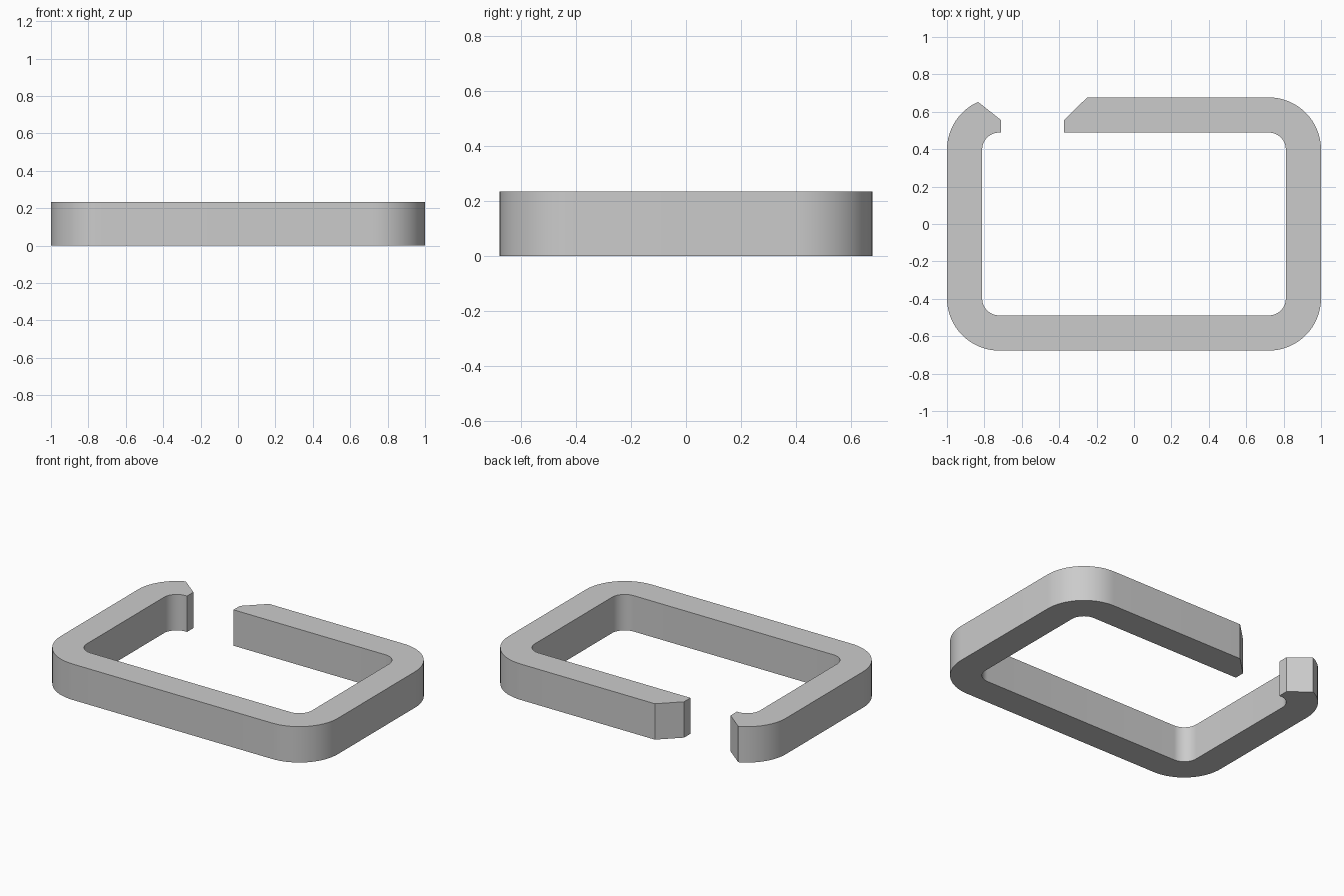
import bpy, bmesh
from math import sin, cos, radians, atan2, degrees
from mathutils import Vector

cube = bpy.data.objects.get("Cube")
if cube:
    bpy.data.objects.remove(cube)

HALF_X, HALF_Y, HEIGHT = 1.0, 0.677, 0.234
R_OUT, R_IN = 0.28, 0.092
CX, CY = HALF_X - R_OUT, HALF_Y - R_OUT
INNER_Y = CY + R_IN

metal = bpy.data.materials.new("plain grey")
metal.use_nodes = True
grey = (0.6, 0.6, 0.6, 1)
metal.diffuse_color = grey
metal.node_tree.nodes["Principled BSDF"].inputs["Base Color"].default_value = grey


def arc(sx, sy, radius, start, end, steps=16):
    """Points of a corner arc, angles in degrees."""
    angles = [radians(start + (end - start) * i / steps) for i in range(steps + 1)]
    return [(sx * CX + radius * cos(a), sy * CY + radius * sin(a)) for a in angles]


# Outer edge, clockwise from the long arm's chamfered end to the hooked tip
tip_angle = 114
outer = [(-0.25, HALF_Y)]
outer += arc(1, 1, R_OUT, 90, 0) + arc(1, -1, R_OUT, 0, -90)
outer += arc(-1, -1, R_OUT, 270, 180) + arc(-1, 1, R_OUT, 180, tip_angle)

# Inner edge, back from the short tip to the long arm
tip_x = -0.71
inner = [(tip_x, 0.555), (tip_x, INNER_Y)]
inner += arc(-1, 1, R_IN, 90, 180) + arc(-1, -1, R_IN, 180, 270)
inner += arc(1, -1, R_IN, -90, 0) + arc(1, 1, R_IN, 0, 90)
inner += [(-0.375, INNER_Y), (-0.375, 0.555)]

# Extrude the outline into the open ring
bm = bmesh.new()
base = bm.faces.new([bm.verts.new((x, y, 0)) for x, y in outer + inner])
result = bmesh.ops.extrude_face_region(bm, geom=[base], use_keep_orig=True)
top = [g for g in result["geom"] if isinstance(g, bmesh.types.BMVert)]
bmesh.ops.translate(bm, verts=top, vec=Vector((0, 0, HEIGHT)))
bmesh.ops.recalc_face_normals(bm, faces=bm.faces)
mesh = bpy.data.meshes.new("open_ring")
bm.to_mesh(mesh)
bm.free()
mesh.materials.append(metal)

ring = bpy.data.objects.new("open_ring", mesh)
bpy.context.collection.objects.link(ring)
bpy.ops.object.select_all(action="DESELECT")
ring.select_set(True)
bpy.context.view_layer.objects.active = ring
bpy.ops.object.shade_smooth_by_angle(angle=radians(25))
